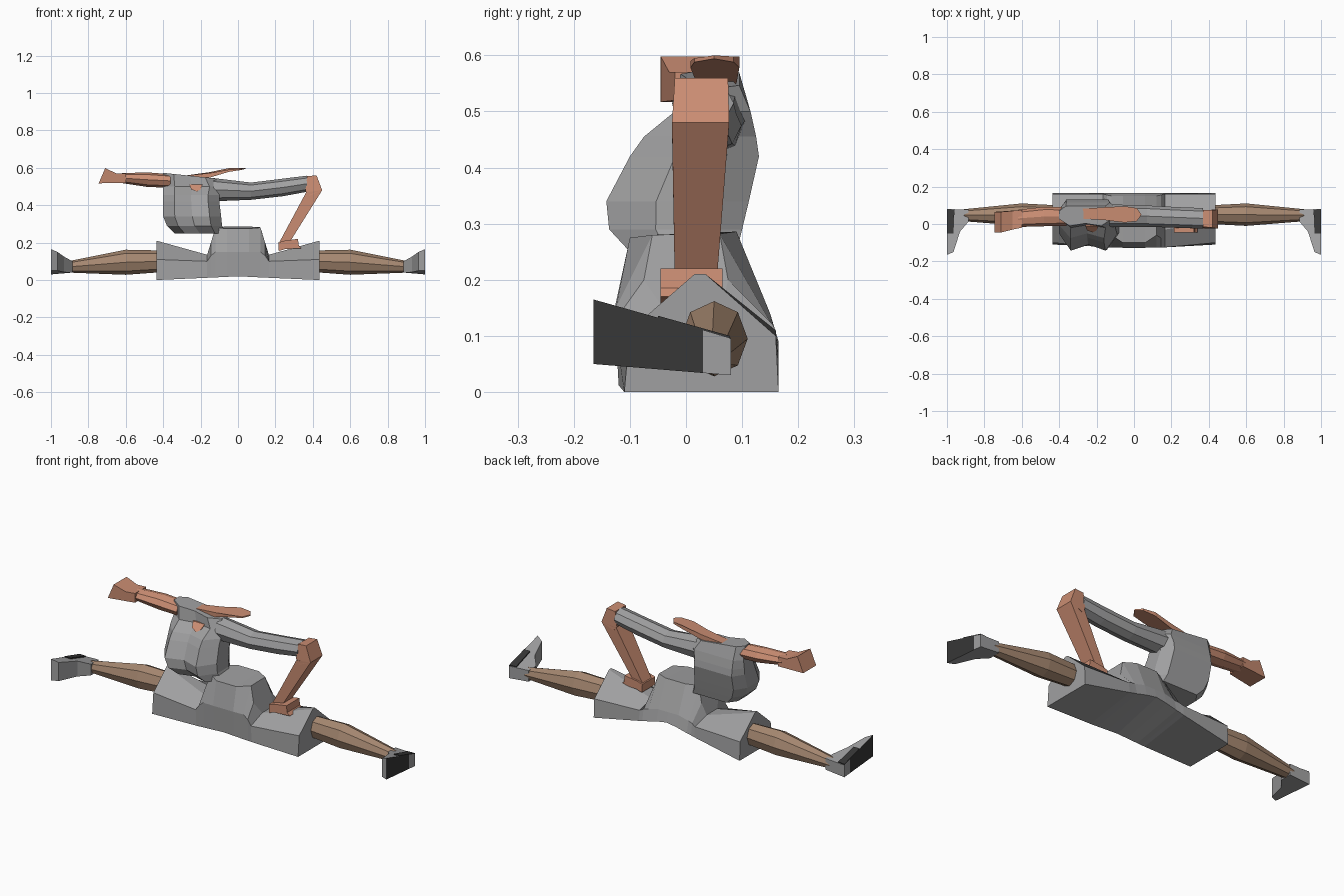
import bpy, bmesh, math


def material(name, rgb):
    m = bpy.data.materials.new(name)
    m.diffuse_color = (*rgb, 1)
    return m


GREY = material("grey cloth", (0.35, 0.35, 0.355))
SKIN = material("arm skin", (0.60, 0.27, 0.172))
TAN = material("leg tan", (0.38, 0.245, 0.163))
DARK = material("dark sole", (0.038, 0.038, 0.038))


def loft(name, rings, *mats):
    """Skin a list of equal-length closed rings of 3D points and cap both ends."""
    bm = bmesh.new()
    vs = [[bm.verts.new(p) for p in r] for r in rings]
    n = len(vs[0])
    for a, b in zip(vs, vs[1:]):
        for i in range(n):
            j = (i + 1) % n
            bm.faces.new((a[i], a[j], b[j], b[i]))
    bm.faces.new(vs[0])
    bm.faces.new(vs[-1])
    bmesh.ops.recalc_face_normals(bm, faces=bm.faces[:])
    me = bpy.data.meshes.new(name)
    bm.to_mesh(me)
    bm.free()
    for m in mats:
        me.materials.append(m)
    ob = bpy.data.objects.new(name, me)
    bpy.context.collection.objects.link(ob)
    return ob


def limb(name, secs, mat, n=8, s=1):
    """Tube along x; each section is x, centre y, centre z, radius y, radius z."""
    angs = [2 * math.pi * i / n for i in range(n)]
    return loft(name, [[(s * x, y + ry * math.cos(a), z + rz * math.sin(a)) for a in angs]
                       for x, y, z, ry, rz in secs], mat)


def side_prism(name, pts, mat):
    """Front-view outline, each point with its own y range."""
    return loft(name, [[(x, a, z) for x, z, a, b in pts],
                       [(x, b, z) for x, z, a, b in pts]], mat)


def top_prism(name, pts, *mats, s=1):
    """Top-view outline, each point with its own z range."""
    return loft(name, [[(s * x, y, a) for x, y, a, b in pts],
                       [(s * x, y, b) for x, y, a, b in pts]], *mats)


# Shorts: half the cross-sections, mirrored; the seat edge rises in the middle
half = [
    (0.435, [(-.11, 0), (.165, 0), (.16, .10), (.035, .21), (.015, .21), (-.10, .11)]),
    (0.165, [(-.12, .012), (.165, .055), (.16, .11), (.06, .135), (-.03, .135), (-.125, .10)]),
    (0.145, [(-.12, .013), (.165, .06), (.155, .12), (.075, .20), (-.075, .20), (-.125, .13)]),
    (0.12, [(-.12, .014), (.165, .065), (.15, .125), (.06, .282), (-.06, .28), (-.125, .15)]),
    (0.06, [(-.12, .017), (.165, .08), (.15, .14), (.09, .286), (-.10, .275), (-.127, .15)]),
    (0.0, [(-.12, .02), (.165, .09), (.15, .14), (.09, .286), (-.10, .275), (-.127, .15)]),
]
sections = [(-x, p) for x, p in half] + [(x, p) for x, p in half[-2::-1]]
loft("shorts", [[(x, y, z) for y, z in p] for x, p in sections], GREY)

# Legs and shoes
for s, side in ((-1, "left"), (1, "right")):
    limb(side + "_leg", [(.41, .05, .10, .05, .058), (.60, .05, .095, .06, .067),
                         (.91, .047, .07, .032, .030)], TAN, s=s)
    shoe = top_prism(side + "_shoe", [
        (.885, .077, .04, .10), (1, .08, .03, .095), (1, .03, .034, .11),
        (1, -.165, .05, .165), (.965, -.15, .05, .15), (.93, -.04, .042, .125),
        (.885, .012, .04, .10)], GREY, DARK, s=s)
    for f in shoe.data.polygons:
        if s * f.normal.x > .9 and f.center.y < .03:
            f.material_index = 1
    # dark strip on the upper side of the heel
    top_prism(side + "_heel_strip", [
        (x, y, .116 - .28 * y, .122 - .28 * y)
        for x, y in ((.96, .075), (1, .078), (1, -.05), (.965, -.05))], DARK, s=s)

# Torso: z, x range, y range
unit = [(-1, -.3), (-.6, -1), (0, -.75), (.6, -1), (1, -.3),
        (1, .5), (.75, 1), (-.75, 1), (-1, .5)]
rings = []
for z, x0, x1, y0, y1 in [(.25, -.34, -.07, -.10, .09), (.29, -.38, -.085, -.137, .10),
                          (.34, -.40, -.09, -.142, .112), (.42, -.40, -.10, -.10, .13),
                          (.455, -.40, -.10, -.075, .125), (.50, -.40, -.09, -.02, .115),
                          (.555, -.40, -.12, -.01, .095)]:
    cx, hx, cy, hy = (x0 + x1) / 2, (x1 - x0) / 2, (y0 + y1) / 2, (y1 - y0) / 2
    # the shoulder line tips down towards the bent arm
    tip = .025 if z > .53 else 0
    rings.append([(cx + hx * u, cy + hy * v, z - tip * (u - .2) * .6) for u, v in unit])
loft("torso", rings, GREY)

# Bare skin at the collar
side_prism("collar_skin", [(-.26, .51, -.012, -.003), (-.25, .485, -.035, -.026),
                           (-.22, .473, -.045, -.036), (-.20, .485, -.035, -.026),
                           (-.19, .51, -.012, -.003)], SKIN)

# Flat blade over the shoulders
top_prism("neck_blade", [(-.30, .03, .54, .556), (-.15, .02, .548, .572),
                         (-.05, .008, .578, .59), (.015, .015, .588, .595),
                         (.04, .05, .594, .60), (.015, .085, .588, .598),
                         (-.05, .095, .578, .598), (-.15, .09, .55, .577),
                         (-.30, .08, .54, .556)], SKIN)

# Bent arm: sleeve, elbow, forearm, hand
limb("sleeve", [(-.13, .045, .483, .06, .062), (.07, .042, .475, .057, .046),
                (.24, .035, .495, .055, .047), (.37, .030, .515, .055, .043)], GREY)
side_prism("elbow", [(.36, .475, -.02, .075), (.37, .555, -.015, .075),
                     (.42, .56, -.02, .075), (.45, .48, -.025, .077),
                     (.38, .45, -.025, .075)], SKIN)
side_prism("forearm", [(.365, .47, -.025, .075), (.45, .48, -.025, .077),
                       (.275, .20, -.02, .055), (.22, .20, -.02, .055)], SKIN)
side_prism("planted_hand", [(.215, .20, -.045, .065), (.218, .155, -.045, .065),
                            (.25, .165, -.045, .065), (.34, .17, -.045, .065),
                            (.325, .185, -.045, .065), (.32, .22, -.045, .065),
                            (.25, .21, -.045, .065)], SKIN)

# Stretched arm and hand
limb("stretched_arm", [(-.36, .04, .53, .05, .036), (-.48, .04, .536, .052, .039),
                       (-.62, .03, .545, .046, .027)], SKIN)
side_prism("stretched_hand", [(-.60, .52, -.02, .075), (-.60, .57, -.02, .075),
                              (-.65, .57, -.03, .07), (-.71, .598, -.045, .065),
                              (-.745, .517, -.045, .065)], SKIN)
